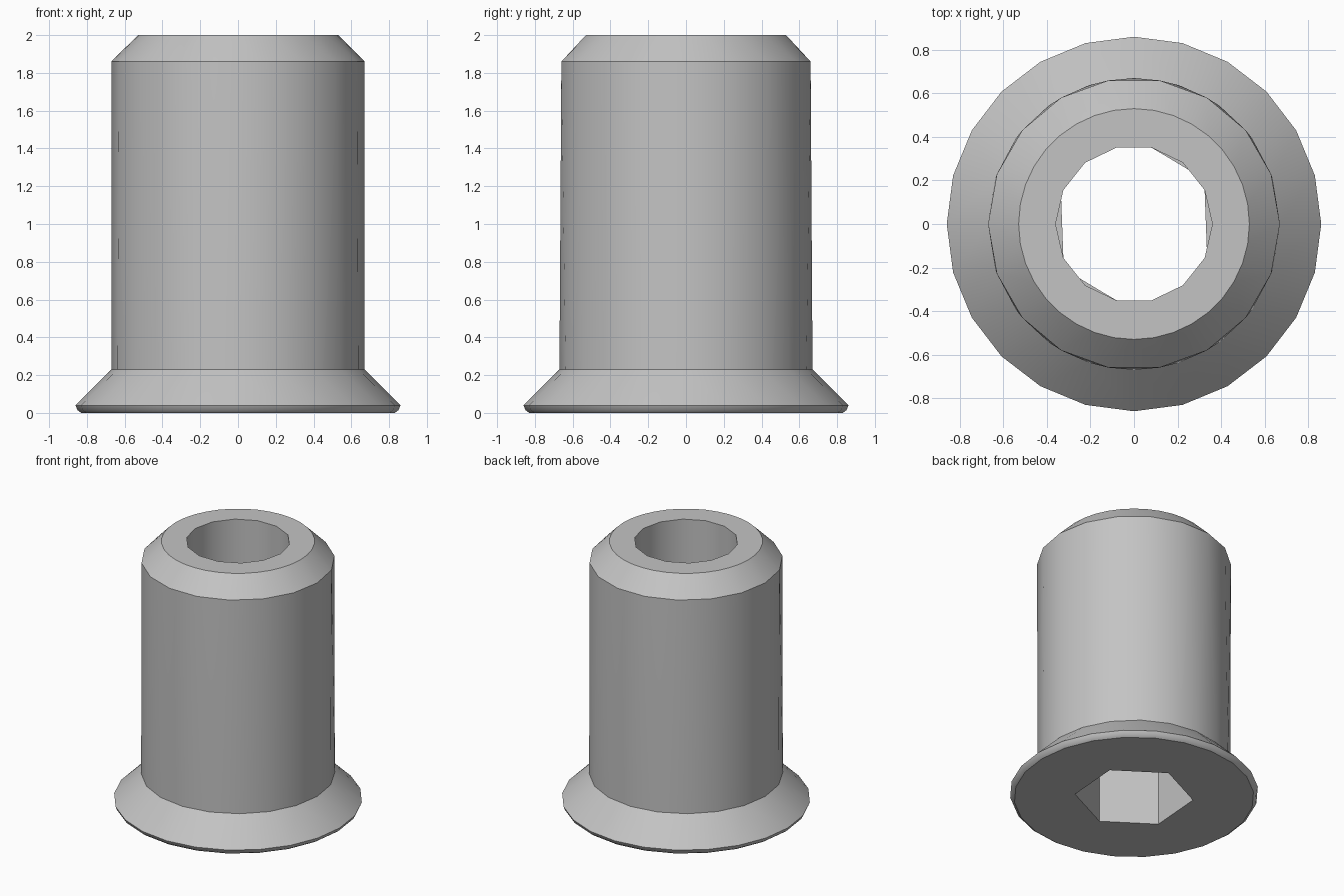
import bpy
import bmesh
from math import cos, sin, tau, radians

cube = bpy.data.objects.get("Cube")
if cube:
    bpy.data.objects.remove(cube, do_unlink=True)

# Plain metal
metal = bpy.data.materials.new("grey_metal")
metal.use_nodes = True
colour = (0.55, 0.55, 0.55, 1)
metal.diffuse_color = colour
metal.node_tree.nodes["Principled BSDF"].inputs["Base Color"].default_value = colour

TURN = tau / 14  # hex corners line up with a bore corner


def ring(bm, radius, z, sides, start=0.0):
    """A closed polygon as (angle, vertex) pairs."""
    angles = [start + tau * i / sides for i in range(sides)]
    return [(a, bm.verts.new((radius * cos(a), radius * sin(a), z))) for a in angles]


def loft(bm, a, b):
    """Skin two rings, with triangles where their sides differ."""
    if len(a) == len(b):
        for i in range(len(a)):
            j = (i + 1) % len(a)
            bm.faces.new((a[i][1], a[j][1], b[j][1], b[i][1]))
        return
    a = a + [(a[0][0] + tau, a[0][1])]
    b = b + [(b[0][0] + tau, b[0][1])]
    i = j = 0
    while i < len(a) - 1 or j < len(b) - 1:
        if j == len(b) - 1 or (i < len(a) - 1 and a[i + 1][0] <= b[j + 1][0]):
            bm.faces.new((a[i][1], a[i + 1][1], b[j][1]))
            i += 1
        else:
            bm.faces.new((a[i][1], b[j + 1][1], b[j][1]))
            j += 1


bm = bmesh.new()
rings = [
    # Hex socket, from its shoulder down to the mouth
    ring(bm, 0.41, 0.43, 6, TURN),
    ring(bm, 0.41, 0.0, 6, TURN),
    # Flange with a rounded rim
    ring(bm, 0.83, 0.0, 24),
    ring(bm, 0.85, 0.015, 24),
    ring(bm, 0.86, 0.04, 24),
    # Barrel and its chamfered end
    ring(bm, 0.67, 0.23, 20),
    ring(bm, 0.67, 1.86, 18),
    ring(bm, 0.53, 2.0, 36),
    # Round bore
    ring(bm, 0.36, 2.0, 14, TURN),
    ring(bm, 0.36, 0.43, 14, TURN),
]
for k, lower in enumerate(rings):
    loft(bm, lower, rings[(k + 1) % len(rings)])
bmesh.ops.recalc_face_normals(bm, faces=bm.faces)

mesh = bpy.data.meshes.new("flanged_sleeve")
bm.to_mesh(mesh)
bm.free()
mesh.materials.append(metal)
sleeve = bpy.data.objects.new("flanged_sleeve", mesh)
bpy.context.collection.objects.link(sleeve)

# Smooth round walls, crisp edges
bpy.ops.object.select_all(action="DESELECT")
sleeve.select_set(True)
bpy.context.view_layer.objects.active = sleeve
bpy.ops.object.shade_smooth_by_angle(angle=radians(32))
